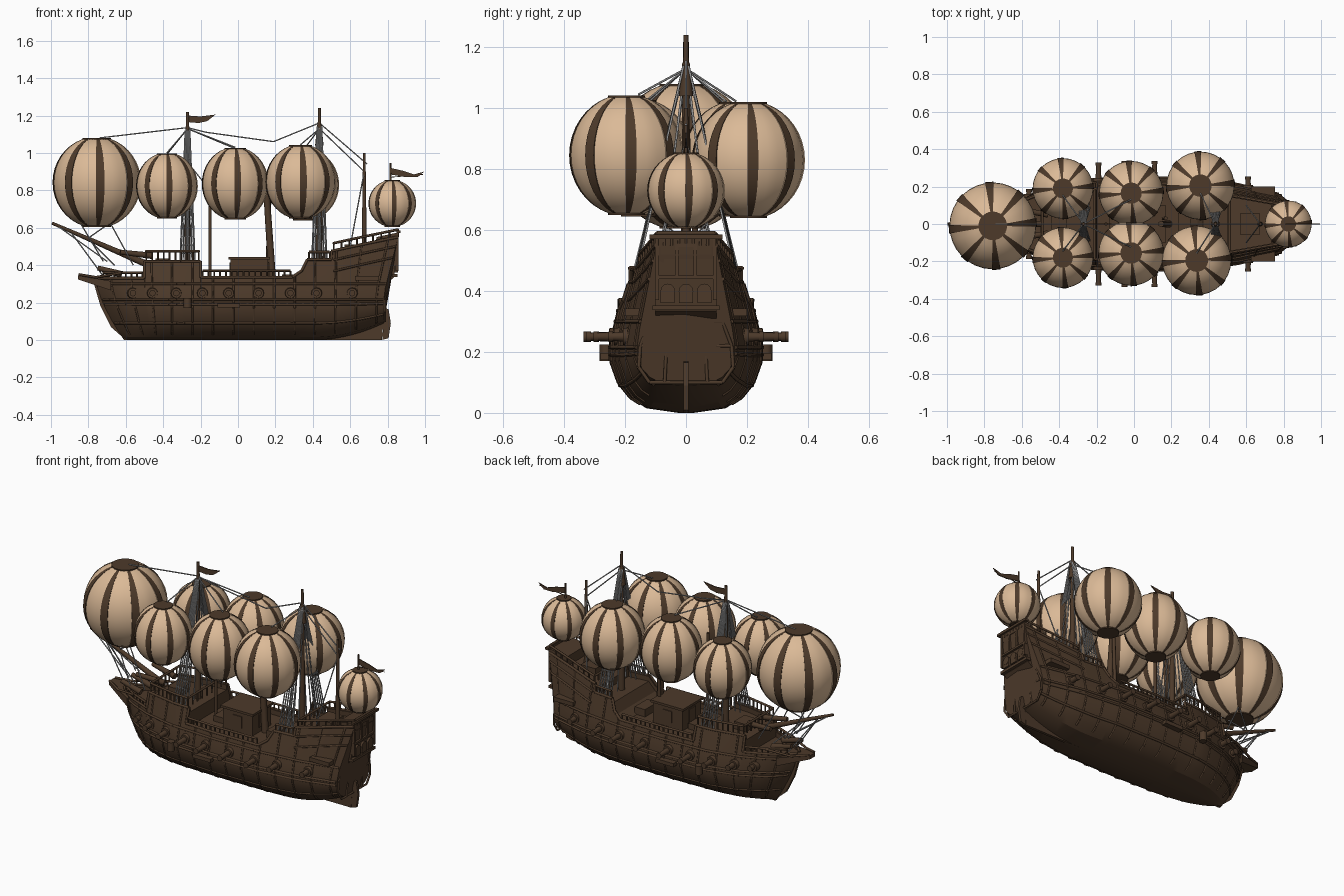
import bpy, bmesh, math
from mathutils import Vector, Matrix

if bpy.data.objects.get("Cube"):
    bpy.data.objects.remove(bpy.data.objects["Cube"])


def material(name, rgb):
    m = bpy.data.materials.new(name)
    m.use_nodes = True
    m.diffuse_color = (*rgb, 1)
    m.node_tree.nodes["Principled BSDF"].inputs["Base Color"].default_value = (*rgb, 1)
    return m


WOOD = material("dark wood", (0.074, 0.042, 0.023))
CLOTH = material("cream cloth", (0.71, 0.49, 0.31))
ROPE = material("grey rope", (0.34, 0.34, 0.34))


def finish(name, bm, *mats):
    bmesh.ops.recalc_face_normals(bm, faces=bm.faces)
    me = bpy.data.meshes.new(name)
    bm.to_mesh(me)
    bm.free()
    ob = bpy.data.objects.new(name, me)
    bpy.context.collection.objects.link(ob)
    for m in mats:
        me.materials.append(m)
    return ob


def smooth(ob, angle=40):
    bpy.ops.object.select_all(action='DESELECT')
    ob.select_set(True)
    bpy.context.view_layer.objects.active = ob
    bpy.ops.object.shade_smooth_by_angle(angle=math.radians(angle))


def rods(name, items, mat=WOOD, sides=10):
    # each item: start, end, start radius, end radius
    bm = bmesh.new()
    for a, b, r1, r2 in items:
        a, b = Vector(a), Vector(b)
        d = b - a
        rot = d.to_track_quat('Z', 'Y').to_matrix().to_4x4()
        bmesh.ops.create_cone(bm, cap_ends=True, segments=sides, radius1=r1, radius2=r2,
                              depth=d.length, matrix=Matrix.Translation((a + b) / 2) @ rot)
    smooth(finish(name, bm, mat), 80 if sides < 7 else 40)


def lines(name, paths, r=0.0025, mat=ROPE, sides=5):
    rods(name, [(p[i], p[i + 1], r, r) for p in paths for i in range(len(p) - 1)], mat, sides)


def boxes(name, items):
    # each item: centre, size
    bm = bmesh.new()
    for c, s in items:
        bmesh.ops.create_cube(bm, size=1, matrix=Matrix.Translation(c) @ Matrix.Diagonal((*s, 1)))
    finish(name, bm, WOOD)


def plate(name, outline, width):
    # side outline in x, z given a thickness along y
    bm = bmesh.new()
    f = bm.faces.new([bm.verts.new((x, -width / 2, z)) for x, z in outline])
    ext = bmesh.ops.extrude_face_region(bm, geom=[f])
    bmesh.ops.translate(bm, vec=(0, width, 0), verts=[v for v in ext["geom"] if isinstance(v, bmesh.types.BMVert)])
    finish(name, bm, WOOD)


def interp(table, t):
    for (a, u), (b, v) in zip(table, table[1:]):
        if t <= b:
            return u + (v - u) * max(0, t - a) / (b - a)
    return table[-1][1]


# Hull shape: beam along the length, section over height, deck edge height
BEAM = [(-.76, .012), (-.72, .06), (-.64, .12), (-.5, .185), (-.3, .235), (0, .25), (.3, .245), (.55, .215), (.78, .16)]
SECTION = [(0, .1), (.015, .52), (.05, .74), (.1, .9), (.17, 1), (.22, 1), (.33, .9), (.6, .55)]
EDGE = [(-.501, .33), (-.5, .42), (-.2, .42), (-.199, .335), (.29, .335), (.34, .37), (.37, .43),
        (.499, .43), (.5, .475), (.78, .55)]


def hull_point(x, z, side=1, out=0.0):
    dx = lift = 0
    if x < -.4:
        dx = (-.4 - x) / .36 * .15 * (1 - min(z, .33) / .33) ** 1.5
    if x > .5:
        dx = (x - .5) / .28 * .25 * max(0, z - .25)
    if x > .4:
        # the bottom sweeps up towards the stern
        lift = ((x - .4) / .38) ** 2 * .09 * max(0, 1 - z / .2)
    return Vector((x + dx, side * (interp(BEAM, x) * interp(SECTION, z) + out), z + lift))


def top(x):
    return interp(EDGE, x)


def span(a, b, n):
    return [a + (b - a) * i / n for i in range(n + 1)]


# Hull with sunken decks
stations = sorted(set(span(-.76, .78, 44) + [x for x, _ in EDGE]))
levels = [0, .015, .05, .1, .17, .22, .28]
bm = bmesh.new()
rows = []
for x in stations:
    t = top(x)
    half = [hull_point(x, z) for z in levels + [t]]
    rim = half[-1].copy()
    rim.y = max(rim.y - .014, .004)
    floor = rim.copy()
    floor.z -= .03
    half += [rim, floor]
    loop = half + [Vector((p.x, -p.y, p.z)) for p in reversed(half)]
    rows.append([bm.verts.new(p) for p in loop])
for a, b in zip(rows, rows[1:]):
    for i in range(len(a)):
        j = (i + 1) % len(a)
        bm.faces.new((a[i], b[i], b[j], a[j]))
bm.faces.new(rows[0])
bm.faces.new(rows[-1])
smooth(finish("hull", bm, WOOD), 25)

# Wales, ribs and rails
SIDES = (-1, 1)
xs = span(-.75, .775, 36)
lines("wales", [[hull_point(x, z, s) for x in xs] for z in (.09, .19, .215, .3) for s in SIDES], .007, WOOD, 6)
lines("ribs", [[hull_point(x, z, s, -.001) for z in (.03, .05, .1, .17, .22, .28, top(x))]
               for x in span(-.68, .74, 13) for s in SIDES], .006, WOOD, 5)
lines("hull_cap", [[hull_point(x, top(x), s) for x in stations] for s in SIDES], .008, WOOD, 6)
lines("castle_mouldings", [[hull_point(x, top(x) - d, s) for x in span(.51, .78, 6)] for d in (.05, .11)
                           for s in SIDES], .006, WOOD, 6)

rails, posts = [], []
for a, b, h in ((-.72, -.51, .03), (-.49, -.21, .055), (-.19, .28, .035), (.38, .49, .04), (.51, .78, .04)):
    n = max(4, round((b - a) / .032))
    up = Vector((0, 0, h))
    for s in SIDES:
        feet = [hull_point(x, top(x), s, -.004) for x in span(a, b, n)]
        rails.append([p + up for p in feet])
        posts += [[p, p + up] for p in feet]
for x, h in ((-.49, .055), (-.21, .055), (.51, .04), (.78, .04)):
    up = Vector((0, 0, h))
    l, r = (hull_point(x, top(x), s, -.004) for s in SIDES)
    rails.append([l + up, r + up])
    posts += [[l.lerp(r, k), l.lerp(r, k) + up] for k in span(0, 1, 8)]
lines("rails", rails, .007, WOOD, 6)
lines("rail_posts", posts, .005, WOOD, 5)

# Gun ports and guns, shorter towards both ends
rings, guns = [], []
for x, reach in ((-.57, .04), (-.46, .06), (-.33, .08), (-.19, .095), (-.05, .095), (.11, .095), (.28, .09),
                 (.42, .08), (.61, .06)):
    for s in SIDES:
        p = hull_point(x, .25, s)
        out = Vector((0, s, 0))
        rings.append((p - out * .02, p + out * .012, .033, .027))
        tip = p + out * reach
        guns += [(p, tip, .017, .012), (tip - out * .016, tip, .017, .017)]
for y in (-.05, .05):
    guns += [((-.62, y, .35), (-.75, y, .385), .018, .013), ((-.46, y, .45), (-.63, y * 1.6, .47), .017, .013)]
rods("gun_ports", rings, WOOD, 12)
rods("guns", guns)

# Keel, deadwood, rudder and bow beak
boxes("keel", [((.08, 0, .008), (1.38, .016, .016)), ((.782, 0, .22), (.014, .018, .22))])
plate("deadwood", [(.35, 0), (.77, 0), (.78, .14), (.6, .08)], .016)
plate("rudder", [(.772, 0), (.805, .01), (.817, .09), (.805, .165), (.78, .17)], .016)
plate("stem", [(-.6, 0), (-.56, .03), (-.7, .3), (-.77, .3), (-.735, .18), (-.68, .07)], .018)
bm = bmesh.new()
bmesh.ops.create_cube(bm, size=1)
for v in bm.verts:
    fore = v.co.x < 0
    v.co = Vector((-.855 if fore else -.68, v.co.y * (.05 if fore else .2),
                   (.335 if fore else .29) + v.co.z * (.022 if fore else .05)))
finish("beak", bm, WOOD)
lines("beak_rails", [[(-.85, s * .025, .35), (-.76, s * .07, .335), (-.62, s * .12, .36)] for s in SIDES], .007, WOOD, 6)

# Stern gallery with framed door and windows
plate("stern_gallery", [(.72, .31), (.79, .3), (.835, .335), (.858, .575), (.74, .55)], .2)
rods("stern_windows", [((.82, y, .4), (.856, y, .4), .024, .024) for y in (-.06, 0, .06)], WOOD, 12)
boxes("stern_panels", [((.838, y, .38), (.034, .046, .04)) for y in (-.06, 0, .06)]
      + [((.852, s * .03, .5), (.014, .012, .1)) for s in SIDES]
      + [((.85, s * .095, .47), (.016, .012, .2)) for s in SIDES]
      + [((.838, 0, .345), (.03, .22, .016)), ((.85, 0, .445), (.016, .205, .012)),
         ((.852, 0, .55), (.014, .07, .012)), ((.858, 0, .578), (.022, .24, .014))])
boxes("quarter_galleries", [((.69, s * .165, .33), (.13, .07, .025)) for s in SIDES])
lines("transom_frame", [[(.785, -.12, .1), (.785, -.155, .15), (.785, -.15, .22), (.795, -.12, .3), (.795, .12, .3),
                         (.785, .15, .22), (.785, .155, .15), (.785, .12, .1), (.785, -.12, .1)],
                        [(.785, -.15, .22), (.785, .15, .22)]]
      + [[(.785, s * .07, .1), (.79, s * .06, .3)] for s in SIDES], .006, WOOD, 6)

# Deck cabin, hatches, side steps and anchors
boxes("deck_cabin", [((.06, 0, .365), (.2, .18, .13)), ((.06, 0, .436), (.22, .2, .014)),
                     ((.06, 0, .37), (.06, .19, .07)), ((.06, 0, .375), (.21, .06, .08))])
boxes("deck_hatches", [((-.09, 0, .32), (.08, .1, .04)), ((-.4, 0, .41), (.08, .1, .05)), ((.27, 0, .325), (.07, .12, .05)),
                       ((.62, 0, .49), (.1, .12, .04))])
boxes("side_platforms", [((-.05, s * .255, .185), (.12, .05, .022)) for s in SIDES])
rods("anchor_drums", [((-.27, s * .262, .17), (-.27, s * .262, .225), .022, .022) for s in SIDES])

# Masts, bowsprit and deck poles
rods("foremast", [((-.27, 0, .38), (-.27, 0, 1.22), .018, .009)])
rods("mainmast", [((.435, 0, .38), (.435, 0, 1.24), .02, .008), ((.435, 0, 1.04), (.435, 0, 1.15), .024, .012)])
rods("mizzenmast", [((.675, 0, .45), (.675, 0, 1.0), .015, .007)])
rods("bowsprit", [((-.5, 0, .41), (-.995, 0, .625), .018, .008)])
rods("deck_poles", [((-.15, 0, .3), (-.15, 0, .9), .009, .009), ((.185, 0, .3), (.145, 0, .9), .02, .016),
                    ((.155, .03, .3), (.17, .03, .8), .01, .01)])

# Shrouds with ratlines
shrouds, steps = [], []
for mx, zt in ((-.27, 1.12), (.435, 1.14)):
    for s in SIDES:
        ends = [(hull_point(mx + o, top(mx), s, -.005), Vector((mx + o * .3, s * .008, zt)))
                for o in span(-.04, .04, 5)]
        shrouds += [list(e) for e in ends]
        steps += [[a.lerp(b, k) for a, b in ends] for k in span(.06, .85, 12)]
        shrouds += [[(mx + o, s * .09, top(mx)), (mx + o * .3, s * .01, zt - .06)] for o in (-.035, 0, .035)]
lines("shrouds", shrouds, .0038)
lines("ratlines", steps, .0022)

# Balloons: x, y, radius, bottom and top height
BALLOONS = [("bow", -.755, -.01, .232, .61, 1.075), ("left_fore", -.38, .19, .162, .655, .985),
            ("right_fore", -.38, -.18, .162, .655, .993), ("left_mid", -.015, .165, .172, .65, 1.015),
            ("right_mid", -.015, -.155, .175, .65, 1.022), ("left_aft", .355, .205, .182, .645, 1.015),
            ("right_aft", .335, -.195, .185, .655, 1.037), ("stern", .825, 0, .125, .61, .85)]
for name, x, y, r, lo, hi in BALLOONS:
    bm = bmesh.new()
    cut, n, seg = math.asin(.31), 16, 32
    rings = []
    for a in span(cut, math.pi - cut, n):
        z = (lo + hi) / 2 - math.cos(a) / math.cos(cut) * (hi - lo) / 2
        rings.append([bm.verts.new((x + r * math.sin(a) * math.cos(t), y + r * math.sin(a) * math.sin(t), z))
                      for t in (2 * math.pi * (i + .9) / seg for i in range(seg))])
    bands = []
    for a, b in zip(rings, rings[1:]):
        for i in range(seg):
            j = (i + 1) % seg
            f = bm.faces.new((a[i], a[j], b[j], b[i]))
            if i % 4 == 3:
                f.material_index = 1
                bands.append(f)
    # raise the seams a little
    seam = bmesh.ops.extrude_face_region(bm, geom=bands)
    for v in (g for g in seam["geom"] if isinstance(g, bmesh.types.BMVert)):
        v.co.x += (v.co.x - x) * .02
        v.co.y += (v.co.y - y) * .02
    bmesh.ops.delete(bm, geom=bands, context='FACES_ONLY')
    smooth(finish(name + "_balloon", bm, CLOTH, WOOD), 35)
    rods(name + "_balloon_caps", [((x, y, z - .005), (x, y, z + .005), .33 * r, .33 * r) for z in (lo, hi)], WOOD, 24)

# Rigging between masts, balloons and bow
rig = [[(-.74, 0, 1.08), (-.27, 0, 1.135), (-.17, 0, 1.11), (.19, 0, 1.06), (.435, 0, 1.16), (.69, 0, .94)],
       [(.435, 0, 1.13), (.675, 0, .9), (.6, .1, .5)], [(.675, 0, .9), (.6, -.1, .5)],
       [(-.27, 0, .95), (-.15, 0, .8)]]
for name, x, y, r, lo, hi in BALLOONS[1:-1]:
    rig.append([(-.27 if x < .1 else .435, 0, 1.13), (x, y * .8, hi + .008)])
for s in SIDES:
    rig += [[(-.98, 0, .62), (-.7, s * .05, .42)], [(-.9, 0, .585), (-.72, s * .04, .34)],
            [(-.84, s * .06, .62), (-.72, s * .04, .42)], [(-.7, s * .06, .615), (-.8, 0, .545)],
            [(-.68, s * .07, .62), (-.56, s * .1, .4)], [(-.8, 0, .54), (-.66, s * .1, .4)]]
lines("rigging", rig, .0036)

# Flags
rods("stern_flagpole", [((.815, 0, .85), (.815, 0, .945), .006, .005), ((.815, 0, .87), (.99, 0, .885), .002, .002)])
plate("foremast_flag", [(-.27, 1.2), (-.2, 1.195), (-.12, 1.205), (-.165, 1.17), (-.21, 1.16), (-.27, 1.165)], .006)
plate("stern_flag", [(.815, .92), (.88, .905), (.94, .885), (.995, .9), (.96, .87), (.9, .87), (.815, .885)], .006)
